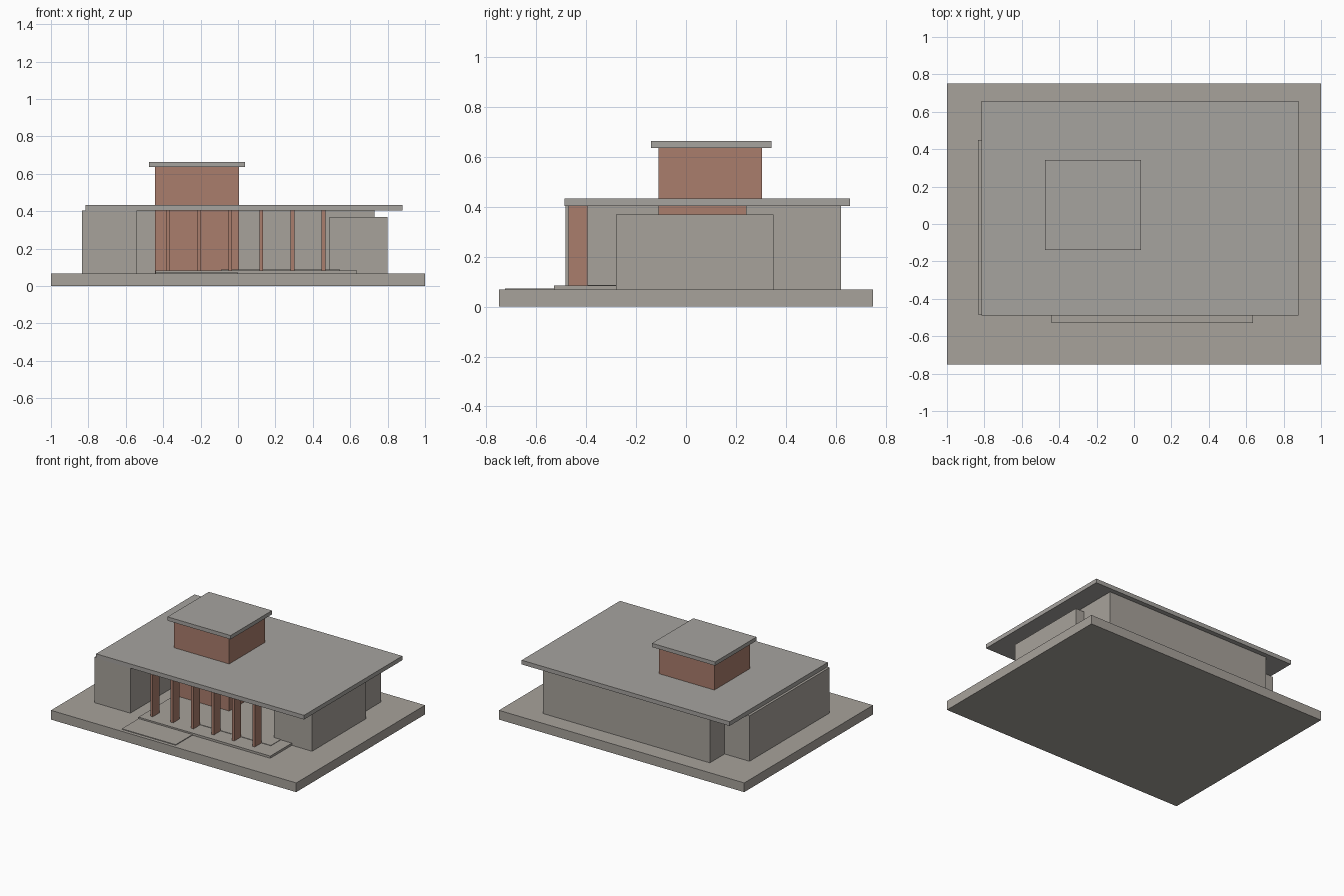
import bpy

if "Cube" in bpy.data.objects:
    bpy.data.objects.remove(bpy.data.objects["Cube"])


def material(name, rgb):
    m = bpy.data.materials.new(name)
    m.diffuse_color = (*rgb, 1.0)
    m.use_nodes = True
    m.node_tree.nodes["Principled BSDF"].inputs["Base Color"].default_value = m.diffuse_color
    return m


STONE = material("warm_grey_stone", (0.386, 0.361, 0.328))
ROOF = material("roof_grey", (0.381, 0.366, 0.347))
BRICK = material("red_brown_brick", (0.402, 0.205, 0.150))


def box(name, x, y, z, mat):
    """Axis-aligned box from (min, max) pairs."""
    bpy.ops.mesh.primitive_cube_add(size=1)
    ob = bpy.context.object
    ob.name = name
    ranges = (x, y, z)
    for v in ob.data.vertices:
        v.co = [r[1] if c > 0 else r[0] for c, r in zip(v.co, ranges)]
    ob.data.materials.append(mat)
    return ob


G = 0.068      # top of the base
EAVE = 0.403   # underside of the main roof

# Ground slab and paving
box("base", (-1, 1), (-0.75, 0.75), (0, G), STONE)
box("entrance_path", (-0.44, 0.0), (-0.725, -0.53), (G, 0.073), STONE)
box("terrace", (-0.44, 0.635), (-0.53, -0.11), (G, 0.084), STONE)
box("inner_floor", (-0.09, 0.545), (-0.395, 0.24), (G, 0.087), STONE)

# Wings
box("left_wing", (-0.833, -0.54), (-0.483, 0.45), (G, EAVE), STONE)
box("back_wing", (-0.63, 0.73), (0.24, 0.622), (G, EAVE), STONE)
box("right_wing", (0.49, 0.80), (-0.28, 0.35), (G, 0.37), STONE)

# Central tower
box("tower", (-0.445, 0.005), (-0.11, 0.305), (G, 0.636), BRICK)

# Row of fin columns along the terrace
for i in range(6):
    cx = -0.375 + i * 0.1665
    box(f"column_{i + 1}", (cx - 0.01, cx + 0.01), (-0.472, -0.395),
        (0.084, EAVE), BRICK)

# Roof slabs
box("main_roof", (-0.815, 0.88), (-0.488, 0.657), (EAVE, 0.434), ROOF)
box("tower_roof", (-0.477, 0.038), (-0.14, 0.342), (0.636, 0.664), ROOF)
